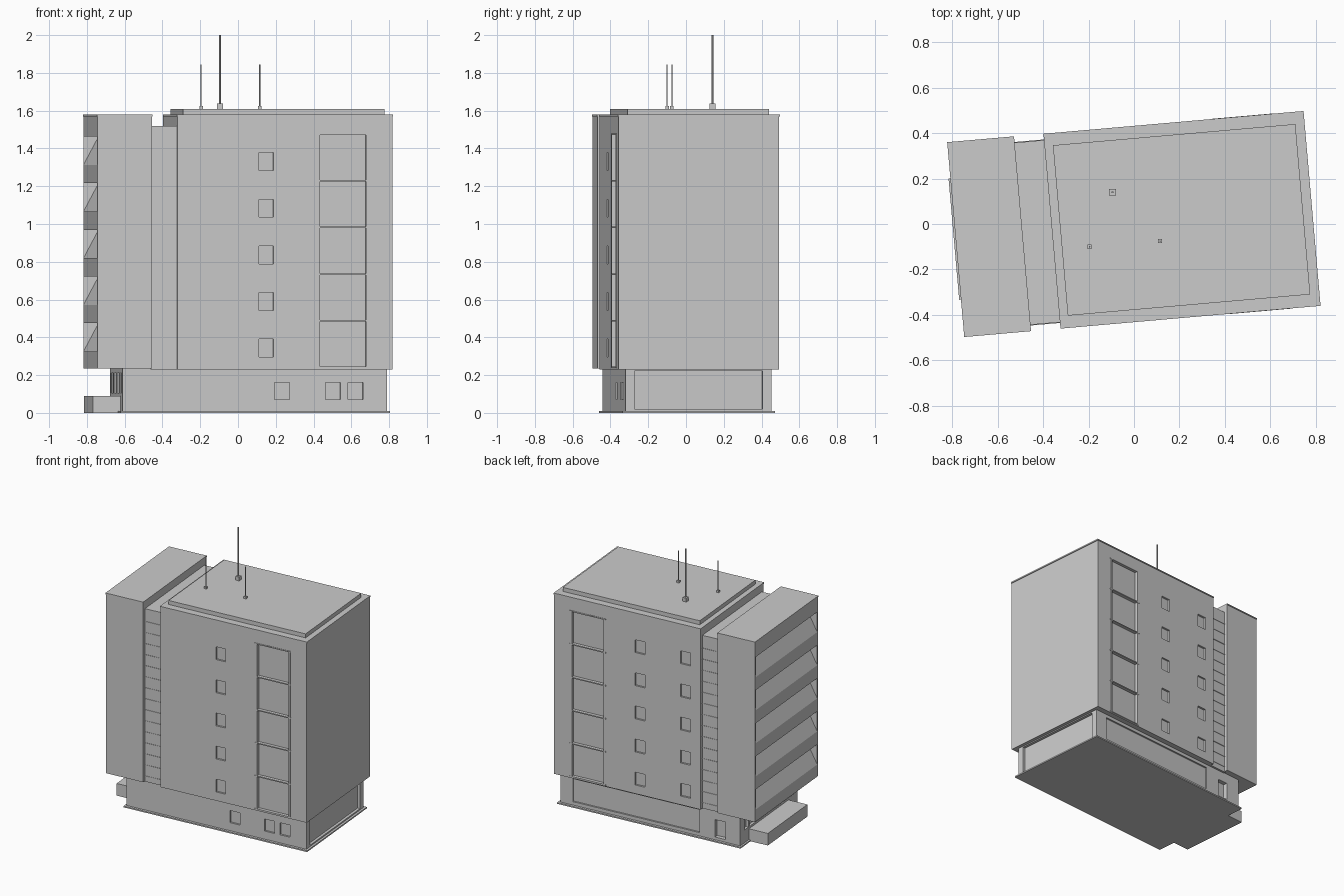
import bpy, bmesh, math

if "Cube" in bpy.data.objects:
    bpy.data.objects.remove(bpy.data.objects["Cube"])

TURN = math.radians(5)      # whole building is turned on its plot
FLOOR = 0.247               # storey height


def finish(name, bm, turn=TURN):
    bmesh.ops.recalc_face_normals(bm, faces=bm.faces[:])
    me = bpy.data.meshes.new(name)
    bm.to_mesh(me)
    bm.free()
    ob = bpy.data.objects.new(name, me)
    ob.rotation_euler.z = turn
    bpy.context.scene.collection.objects.link(ob)
    return ob


def add_box(bm, u0, u1, v0, v1, z0, z1):
    vs = bmesh.ops.create_cube(bm, size=1)["verts"]
    for v in vs:
        v.co = (u0 if v.co.x < 0 else u1, v0 if v.co.y < 0 else v1, z0 if v.co.z < 0 else z1)


def boxes(name, items, turn=TURN):
    bm = bmesh.new()
    for it in items:
        add_box(bm, *it)
    return finish(name, bm, turn)


def carve(ob, items):
    cutter = boxes(ob.name + "_cutter", items)
    cutter.hide_render = True
    mod = ob.modifiers.new("recesses", "BOOLEAN")
    mod.operation = "DIFFERENCE"
    mod.solver = "EXACT"
    mod.object = cutter
    bpy.context.view_layer.update()
    dg = bpy.context.evaluated_depsgraph_get()
    me = bpy.data.meshes.new_from_object(ob.evaluated_get(dg))
    ob.modifiers.clear()
    ob.data = me
    bpy.data.objects.remove(cutter)


def extrude_profile(name, pts, v0, v1):
    bm = bmesh.new()
    face = bm.faces.new([bm.verts.new((u, v0, z)) for u, z in pts])
    out = bmesh.ops.extrude_face_region(bm, geom=[face])["geom"]
    for v in out:
        if isinstance(v, bmesh.types.BMVert):
            v.co.y = v1
    return finish(name, bm)


# main tower block with window recesses and a glazed strip on both long sides
W = 0.427
main = boxes("main_block", [(-0.36, 0.783, -W, W, 0.23, 1.572)])
cuts = []
for k in range(5):
    z = 0.295 + FLOOR * k
    cuts.append((0.075, 0.15, -W - 0.05, -W + 0.014, z, z + 0.095))
    for u in (0.075, -0.28):
        cuts.append((u, u + 0.075, W - 0.014, W + 0.05, z, z + 0.095))
for s in (-1, 1):
    a, b = sorted((s * (W - 0.02), s * (W + 0.05)))
    cuts.append((0.39, 0.655, a, b, 0.245, 1.475))
carve(main, cuts)

# rails and posts in the glazed strips
rails = []
for s in (-1, 1):
    a, b = sorted((s * (W - 0.021), s * (W + 0.004)))
    for k in range(6):
        z = 0.241 + FLOOR * k
        rails.append((0.378, 0.662, a, b, z - 0.004, z + 0.004))
    for u in (0.388, 0.646):
        rails.append((u - 0.003, u + 0.009, a, b, 0.245, 1.475))
boxes("glazing_rails", rails)

# roof edges and raised roof slab
boxes("main_roof_edge", [(-0.362, 0.786, -0.43, 0.43, 1.57, 1.58)])
boxes("roof_slab", [(-0.325, 0.745, -0.376, 0.376, 1.58, 1.61)])

# recessed stair link with thin panel ledges
boxes("stair_link", [(-0.50, -0.355, -0.402, 0.402, 0.23, 1.52)])
boxes("stair_link_ledges", [(-0.495, -0.36, -0.405, 0.405, z, z + 0.004)
                            for z in [0.27 + 0.0823 * i for i in range(15)]])

# balcony block: saw-tooth profile with sloped bays between side walls
OUT, INN = -0.785, -0.705
prof = [(-0.494, 0.235), (OUT, 0.235)]
for k in range(5):
    z = 0.240 + FLOOR * k
    prof += [(OUT, z + 0.085), (INN, z + 0.235), (OUT, z + 0.2351)]
prof += [(OUT, 1.572), (-0.494, 1.572)]
extrude_profile("balcony_block", prof, -0.415, 0.415)
boxes("balcony_side_walls", [(OUT, -0.494, s - 0.006, s + 0.006, 0.235, 1.572)
                             for s in (-0.421, 0.421)])
boxes("balcony_roof_edge", [(-0.787, -0.492, -0.43, 0.43, 1.57, 1.58)])

# ground floor: front windows, back strip and door, end glazing
B = 0.387
base = boxes("ground_floor", [(-0.647, 0.757, -B, B, 0.008, 0.235)])
gcuts = [(u, u + 0.08, -B - 0.05, -B + 0.014, 0.07, 0.16) for u in (0.16, 0.43, 0.55)]
gcuts.append((-0.33, 0.66, B - 0.012, B + 0.05, 0.035, 0.205))
gcuts.append((-0.53, -0.45, B - 0.03, B + 0.05, 0.03, 0.16))
gcuts.append((0.737, 0.85, -0.34, 0.34, 0.02, 0.222))
gcuts.append((-0.75, -0.627, -0.33, 0.33, 0.105, 0.21))
carve(base, gcuts)
boxes("entrance_mullions", [(-0.647, -0.627, v - 0.006, v + 0.006, 0.105, 0.21)
                            for v in [-0.27 + 0.09 * i for i in range(7)]])
boxes("ground_slab", [(-0.66, 0.773, -0.405, 0.405, 0, 0.01)])
boxes("entrance_platform", [(-0.795, -0.64, -0.265, 0.27, 0, 0.09)])

# roof antennas
for i, (x, y, w, zb, top, r) in enumerate([(-0.095, 0.14, 0.015, 1.638, 2.0, 0.005),
                                           (-0.195, -0.10, 0.009, 1.625, 1.845, 0.003),
                                           (0.115, -0.075, 0.009, 1.625, 1.845, 0.003)]):
    boxes(f"antenna_foot_{i}", [(x - w, x + w, y - w, y + w, 1.61, zb)], 0)
    bm = bmesh.new()
    bmesh.ops.create_cone(bm, cap_ends=True, segments=8, radius1=r, radius2=r, depth=top - zb)
    bmesh.ops.translate(bm, verts=bm.verts[:], vec=(x, y, (top + zb) / 2))
    finish(f"antenna_pole_{i}", bm, 0)
